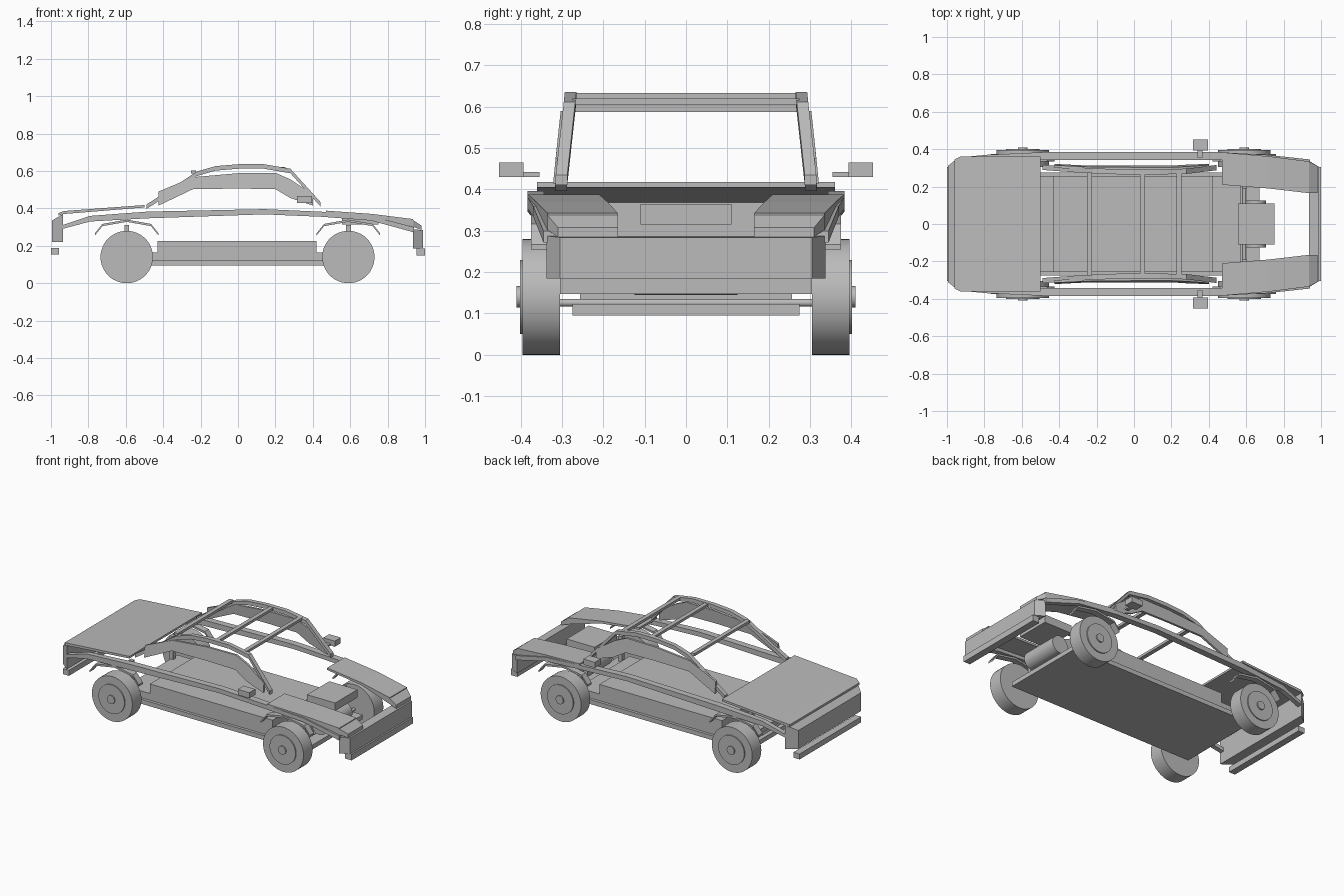
import bpy, bmesh, math
from mathutils import Matrix

cube = bpy.data.objects.get("Cube")
if cube:
    bpy.data.objects.remove(cube)

grey = bpy.data.materials.new("plain_grey")
grey.use_nodes = True
grey.diffuse_color = (0.5, 0.5, 0.5, 1)
grey.node_tree.nodes["Principled BSDF"].inputs["Base Color"].default_value = (0.5, 0.5, 0.5, 1)


def finish(name, bm, mirror=False):
    bmesh.ops.recalc_face_normals(bm, faces=bm.faces)
    mesh = bpy.data.meshes.new(name)
    bm.to_mesh(mesh)
    bm.free()
    mesh.materials.append(grey)
    obj = bpy.data.objects.new(name, mesh)
    bpy.context.collection.objects.link(obj)
    if mirror:
        mod = obj.modifiers.new("both_sides", 'MIRROR')
        mod.use_axis = (False, True, False)
        mod.use_mirror_merge = False
    return obj


def loft(name, stations, mirror=False):
    """Skin four-cornered sections along x: (x, bottom, top, y inner, y outer[, lean])."""
    bm = bmesh.new()
    rings = []
    for x, z0, z1, y0, y1, *lean in stations:
        s = lean[0] if lean else 0
        corners = ((y0, z0), (y1, z0), (y1 - s, z1), (y0 - s, z1))
        rings.append([bm.verts.new((x, y, z)) for y, z in corners])
    for a, b in zip(rings, rings[1:]):
        for i in range(4):
            j = (i + 1) % 4
            bm.faces.new((a[i], a[j], b[j], b[i]))
    bm.faces.new(rings[0])
    bm.faces.new(rings[-1])
    return finish(name, bm, mirror)


def box(name, x, y, z, mirror=False):
    return loft(name, [(x[0], *z, *y), (x[1], *z, *y)], mirror)


def rod(name, x, z, y0, y1, radius, mirror=False):
    """Cylinder lying along y."""
    bm = bmesh.new()
    place = Matrix.Translation((x, (y0 + y1) / 2, z)) @ Matrix.Rotation(math.pi / 2, 4, 'X')
    bmesh.ops.create_cone(bm, cap_ends=True, segments=48, radius1=radius,
                          radius2=radius, depth=y1 - y0, matrix=place)
    obj = finish(name, bm, mirror)
    bpy.ops.object.select_all(action='DESELECT')
    obj.select_set(True)
    bpy.context.view_layer.objects.active = obj
    bpy.ops.object.shade_smooth_by_angle(angle=math.radians(30))
    return obj


# Floor and stepped chassis
box("floor_plate", (-0.63, 0.67), (-0.275, 0.275), (0.095, 0.123))
box("chassis_frame", (-0.6, 0.57), (-0.257, 0.257), (0.123, 0.165))
box("cabin_floor", (-0.43, 0.42), (-0.257, 0.257), (0.165, 0.225))

# Wheels, axles, struts and arches at both ends
for end, x in (("rear", -0.595), ("front", 0.59)):
    rod(end + "_tyre", x, 0.14, 0.305, 0.395, 0.14, True)
    rod(end + "_hub", x, 0.14, 0.39, 0.402, 0.09, True)
    rod(end + "_hub_cap", x, 0.14, 0.4, 0.41, 0.026, True)
    rod(end + "_axle", x, 0.126, -0.31, 0.31, 0.009)
    box(end + "_strut", (x - 0.013, x + 0.013), (0.19, 0.215), (0.15, 0.31), True)
    arch = [(-0.17, 0.255), (-0.13, 0.305), (0, 0.328), (0.13, 0.305), (0.17, 0.255)]
    loft(end + "_wheel_arch", [(x + dx, z, z + 0.012, 0.335, 0.375) for dx, z in arch], True)

# Engine
box("engine_block", (0.555, 0.75), (-0.11, 0.11), (0.315, 0.365))
rod("engine_cylinder", 0.65, 0.2, -0.125, 0.125, 0.055)

# Long belt rail down each side
loft("belt_rail", [(-0.94, 0.29, 0.31, 0.325, 0.355), (-0.79, 0.33, 0.36, 0.34, 0.37),
                   (-0.48, 0.347, 0.383, 0.343, 0.384), (0.14, 0.368, 0.396, 0.343, 0.384),
                   (0.45, 0.355, 0.382, 0.343, 0.384), (0.71, 0.335, 0.36, 0.335, 0.37),
                   (0.94, 0.272, 0.3, 0.31, 0.345)], True)

# Hood side panels with their end pods, and boot lid
loft("hood_side_panel", [(0.47, 0.375, 0.388, 0.21, 0.383), (0.72, 0.355, 0.37, 0.19, 0.362),
                         (0.935, 0.302, 0.343, 0.165, 0.335)], True)
loft("headlamp_pod", [(0.935, 0.302, 0.338, 0.165, 0.335),
                      (0.98, 0.285, 0.308, 0.165, 0.31)], True)
loft("boot_lid", [(-0.96, 0.362, 0.375, -0.345, 0.345), (-0.93, 0.37, 0.386, -0.36, 0.36),
                  (-0.5, 0.405, 0.418, -0.36, 0.36)])

# End panels and bumpers
loft("front_panel", [(0.935, 0.185, 0.288, -0.338, 0.338),
                     (0.99, 0.185, 0.284, -0.305, 0.305)])
loft("rear_panel", [(-0.995, 0.22, 0.335, -0.31, 0.31), (-0.935, 0.22, 0.37, -0.358, 0.358)])
box("front_bumper", (0.955, 1.0), (-0.305, 0.305), (0.147, 0.185))
box("rear_bumper", (-1.0, -0.957), (-0.305, 0.305), (0.153, 0.187))


# Roof rails lean inwards as they rise
def inward(z):
    return 0.29 - 0.11 * (z - 0.41)


roof = [(-0.49, 0.42), (-0.22, 0.597), (-0.12, 0.626), (0, 0.636),
        (0.14, 0.636), (0.28, 0.612), (0.44, 0.435)]
loft("roof_rail", [(x, z - 0.024, z, inward(z), inward(z) + 0.028) for x, z in roof], True)

# Arched window bands
band = [(-0.425, 0.415, 0.49), (-0.24, 0.503, 0.567), (0, 0.506, 0.588),
        (0.2, 0.503, 0.59), (0.28, 0.455, 0.555), (0.4, 0.415, 0.475)]
loft("window_band", [(x, z0, z1, inward(z0) + 0.018, inward(z0) + 0.032, (z1 - z0) * 0.1)
                     for x, z0, z1 in band], True)

# Roof cross bars
for name, x, z in (("rear", -0.238, 0.595), ("middle", 0.045, 0.626), ("front", 0.24, 0.612)):
    box(name + "_roof_bar", (x - 0.013, x + 0.013), (-0.275, 0.275), (z - 0.008, z + 0.008))

# Door mirrors
box("mirror_stem", (0.34, 0.367), (0.355, 0.4), (0.43, 0.442), True)
box("mirror", (0.315, 0.395), (0.393, 0.452), (0.43, 0.465), True)
